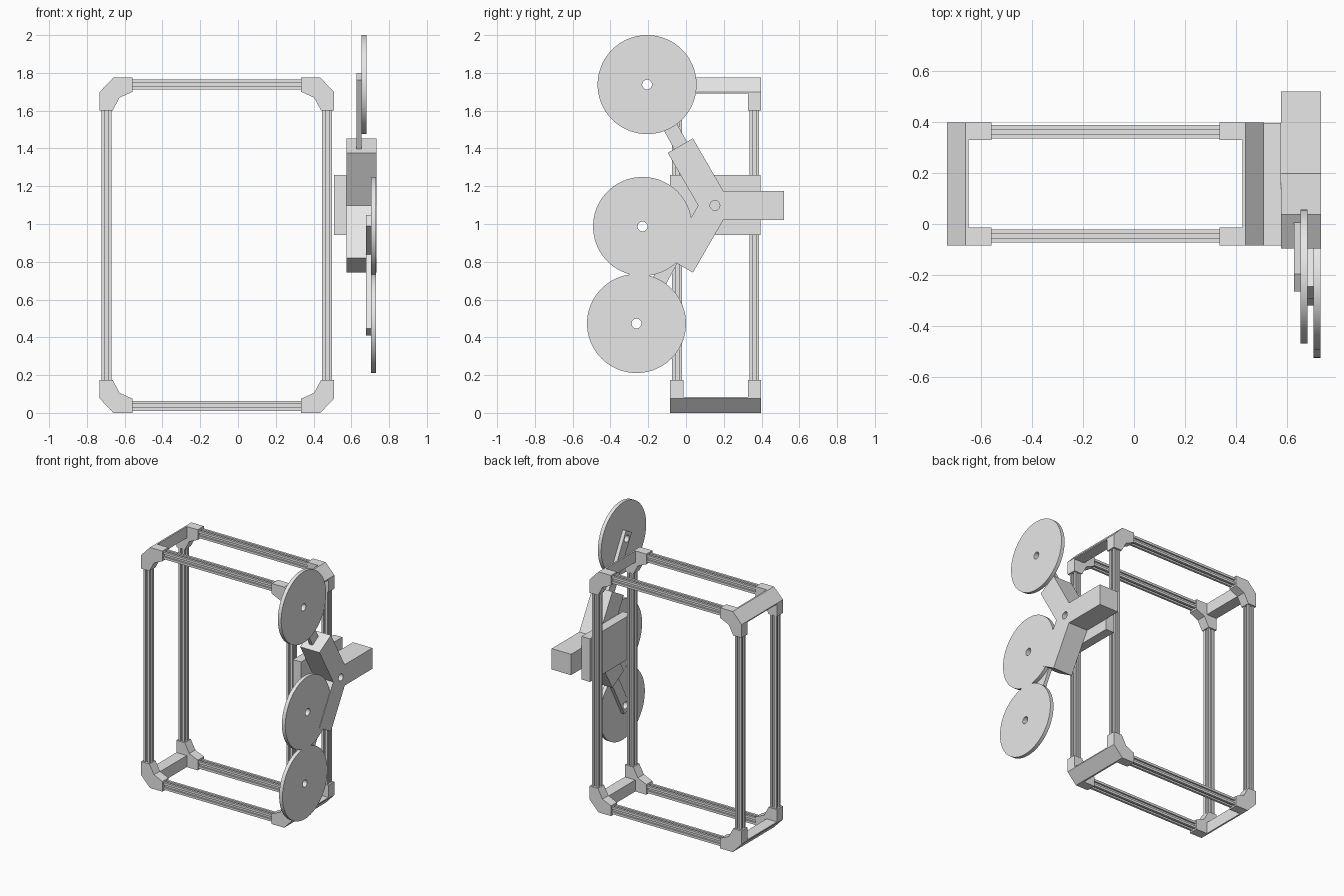
import bpy
import bmesh
from math import sin, cos, pi, radians, atan2
from mathutils import Matrix, Vector

cube = bpy.data.objects.get("Cube")
if cube:
    bpy.data.objects.remove(cube, do_unlink=True)

# Single grey material
grey = bpy.data.materials.new("light_grey")
grey.use_nodes = True
grey.diffuse_color = (0.8, 0.8, 0.8, 1)
grey.node_tree.nodes["Principled BSDF"].inputs["Base Color"].default_value = (0.8, 0.8, 0.8, 1)

# Which world axes the profile's two axes and its thickness follow
AXES = {
    "x": Matrix(((0, 0, 1, 0), (1, 0, 0, 0), (0, 1, 0, 0), (0, 0, 0, 1))),
    "y": Matrix(((1, 0, 0, 0), (0, 0, -1, 0), (0, 1, 0, 0), (0, 0, 0, 1))),
    "z": Matrix.Identity(4),
}


def prism(name, loops, axis, low, high):
    """Extrude an outline (first loop) with holes (other loops) along an axis."""
    curve = bpy.data.curves.new(name + "_profile", "CURVE")
    curve.dimensions = "2D"
    curve.fill_mode = "BOTH"
    curve.extrude = (high - low) / 2
    for loop in loops:
        spline = curve.splines.new("POLY")
        spline.points.add(len(loop) - 1)
        for point, (u, v) in zip(spline.points, loop):
            point.co = (u, v, 0, 1)
        spline.use_cyclic_u = True
    helper = bpy.data.objects.new(name + "_profile", curve)
    mesh = bpy.data.meshes.new_from_object(helper)
    bpy.data.objects.remove(helper)
    bpy.data.curves.remove(curve)
    mesh.name = name
    shift = Vector([(low + high) / 2 if a == axis else 0 for a in "xyz"])
    mesh.transform(Matrix.Translation(shift) @ AXES[axis])
    bm = bmesh.new()
    bm.from_mesh(mesh)
    bmesh.ops.remove_doubles(bm, verts=bm.verts, dist=0.0001)
    bmesh.ops.recalc_face_normals(bm, faces=bm.faces)
    bm.to_mesh(mesh)
    bm.free()
    mesh.materials.clear()
    mesh.materials.append(grey)
    obj = bpy.data.objects.new(name, mesh)
    bpy.context.collection.objects.link(obj)
    bpy.ops.object.select_all(action="DESELECT")
    obj.select_set(True)
    bpy.context.view_layer.objects.active = obj
    bpy.ops.object.shade_smooth_by_angle(angle=radians(30))
    return obj


def circle(u, v, radius, count=64):
    return [(u + radius * cos(2 * pi * i / count), v + radius * sin(2 * pi * i / count))
            for i in range(count)]


def rectangle(u0, u1, v0, v1):
    return [(u0, v0), (u1, v0), (u1, v1), (u0, v1)]


def slotted(u, v):
    """Square section with a groove in each side."""
    half, slot, deep = 0.026, 0.009, 0.012
    side = [(-half, -half), (-slot, -half), (-slot, deep - half), (slot, deep - half), (slot, -half)]
    points = []
    for turn in range(4):
        c, s = round(cos(turn * pi / 2)), round(sin(turn * pi / 2))
        points += [(u + c * a - s * b, v + s * a + c * b) for a, b in side]
    return points


# Frame: centre and half sizes
CX, CY, CZ = -0.112, 0.157, 0.8875
HX, HY, HZ = 0.621, 0.241, 0.8875
INSET = 0.037
BRACKET = [(0, 0.175), (0, 0.077), (0.073, 0), (0.175, 0), (0.175, 0.075), (0.106, 0.106), (0.069, 0.175)]
CROSSBAR = [(0, 0.085), (0, 0.077), (0.073, 0), (0.085, 0), (0.085, 0.085)]

for sx, side in ((-1, "right"), (1, "left")):
    for sz, level in ((-1, "bottom"), (1, "top")):
        def corner(points):
            return [(CX + sx * (HX - u), CZ + sz * (HZ - v)) for u, v in points]
        prism(f"{level}_{side}_crossbar", [corner(CROSSBAR)], "y", CY - HY, CY + HY)
        for sy, end in ((-1, "front"), (1, "back")):
            y0, y1 = sorted((CY + sy * HY, CY + sy * (HY - 0.07)))
            prism(f"{end}_{level}_{side}_bracket", [corner(BRACKET)], "y", y0, y1)

for sy, end in ((-1, "front"), (1, "back")):
    y = CY + sy * (HY - INSET)
    for sx, side in ((-1, "right"), (1, "left")):
        x = CX + sx * (HX - INSET)
        prism(f"{end}_{side}_post", [slotted(x, y)], "z", 0.1, 2 * HZ - 0.1)
    for sz, level in ((-1, "bottom"), (1, "top")):
        z = CZ + sz * (HZ - INSET)
        prism(f"{end}_{level}_rail", [slotted(y, z)], "x", CX - HX + 0.1, CX + HX - 0.1)

# Mounting plate on the left side of the frame
prism("mounting_plate", [rectangle(-0.085, 0.395, 0.942, 1.26)], "x", 0.507, 0.575)

# Three-armed hub with a central hole
HUB = Vector((0.153, 1.098))
WIDE, REACH = 0.077, 0.366
outline = []
for degrees in (0, 120, 240):
    a = radians(degrees)
    along, across = Vector((cos(a), sin(a))), Vector((-sin(a), cos(a)))
    notch = radians(degrees - 60)
    outline.append(HUB + Vector((cos(notch), sin(notch))) * WIDE / sin(pi / 3))
    outline += [HUB + along * REACH - across * WIDE, HUB + along * REACH + across * WIDE]
prism("hub", [outline, circle(HUB.x, HUB.y, 0.026, 32)], "x", 0.575, 0.733)


def link_arm(name, start, wheel, low, high):
    """Flat bar from a pivot to just past a wheel centre, drilled at the wheel."""
    along = (wheel - start).normalized()
    across = Vector((-along.y, along.x)) * 0.039
    tip, root = wheel + along * 0.05, start - along * 0.03
    bar = [root - across, tip - across, tip + across, root + across]
    prism(name, [bar, circle(wheel.x, wheel.y, 0.026, 32)], "x", low, high)


# Wheels and the arms that carry them
PIVOT = Vector((-0.06, 0.849))
UPPER_ROOT = HUB + Vector((cos(radians(120)), sin(radians(120)))) * 0.3
for name, centre, pivot, inner in (
        ("upper", Vector((-0.206, 1.738)), UPPER_ROOT, 0.627),
        ("middle", Vector((-0.23, 0.987)), PIVOT, 0.677),
        ("lower", Vector((-0.262, 0.473)), PIVOT, 0.677)):
    face = inner + 0.026
    link_arm(name + "_wheel_arm", pivot, centre, inner, face)
    prism(name + "_wheel", [circle(centre.x, centre.y, 0.262, 96), circle(centre.x, centre.y, 0.026, 32)],
          "x", face, face + 0.027)
